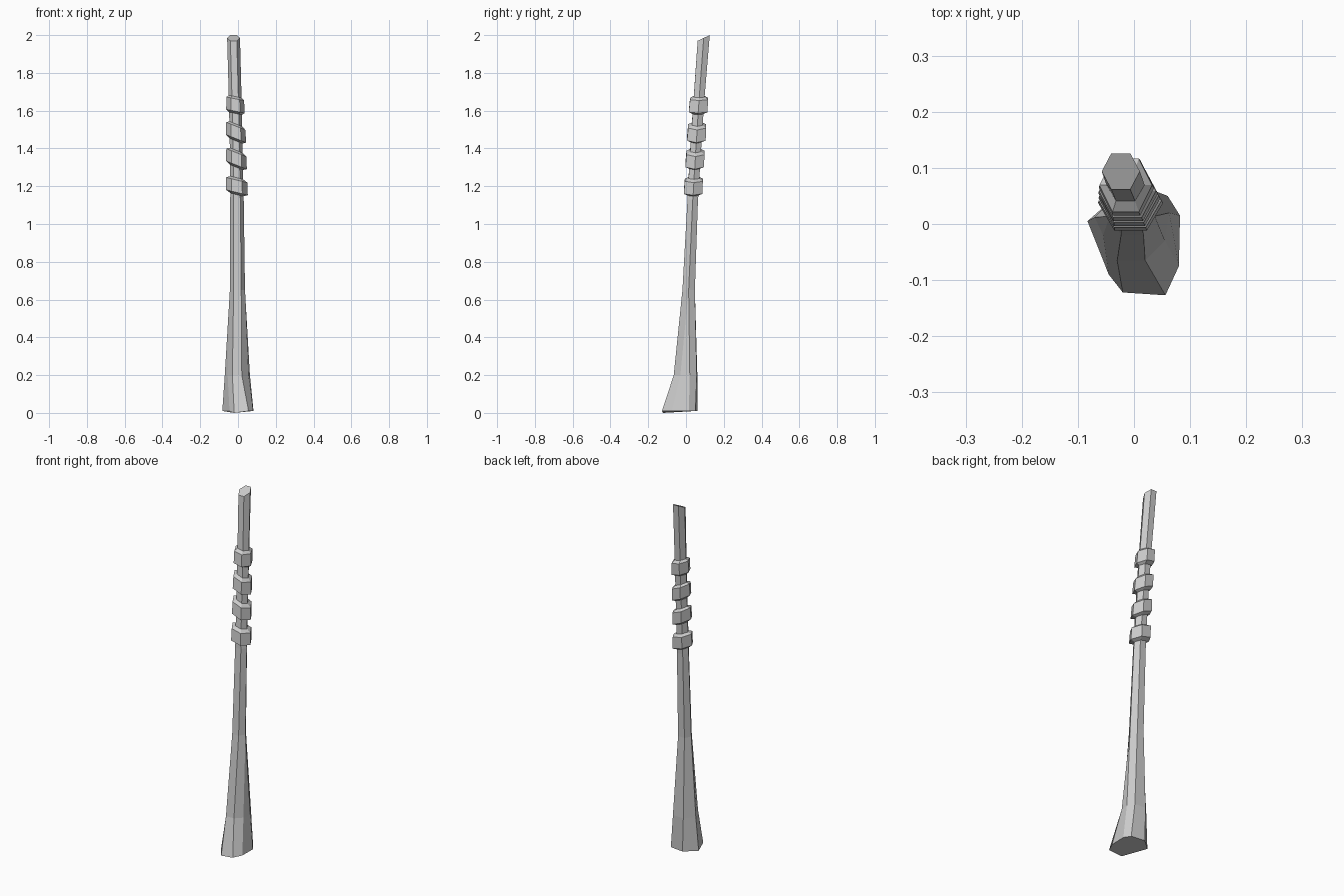
import bpy, bmesh
from math import cos, sin, radians
from mathutils import Vector

cube = bpy.data.objects.get("Cube")
if cube:
    bpy.data.objects.remove(cube)

grey = bpy.data.materials.new("plain grey")
grey.use_nodes = True
grey.diffuse_color = (0.6, 0.6, 0.6, 1)
grey.node_tree.nodes["Principled BSDF"].inputs["Base Color"].default_value = (0.6, 0.6, 0.6, 1)


def axis(z):
    """Centre of the leaning upper shaft at a given height."""
    t = (z - 0.65) / 1.35
    return Vector((-0.003 - 0.021 * t * t, 0.014 + 0.05 * t + 0.031 * t * t, z))


def hexagon(z, rx, ry, tilt_x=0.0, tilt_y=0.0):
    """Six-sided section with a flat front; both side corners are doubled to meet the foot."""
    points = []
    for angle in (240, 300, 0, 0, 60, 120, 180, 180):
        x = rx * cos(radians(angle))
        y = ry * sin(radians(angle))
        points.append(axis(z) + Vector((x, y, tilt_x * x + tilt_y * y)))
    return points


def foot(z, outline):
    return [Vector((x, y, z)) for x, y in outline]


def make_loft(name, rings):
    bm = bmesh.new()
    loops = [[bm.verts.new(p) for p in ring] for ring in rings]
    count = len(loops[0])
    for low, high in zip(loops, loops[1:]):
        for i in range(count):
            j = (i + 1) % count
            bm.faces.new((low[i], low[j], high[j], high[i]))
    bm.faces.new(loops[0][::-1])
    bm.faces.new(loops[-1])
    bmesh.ops.remove_doubles(bm, verts=bm.verts, dist=0.0005)
    bmesh.ops.recalc_face_normals(bm, faces=bm.faces)
    mesh = bpy.data.meshes.new(name)
    bm.to_mesh(mesh)
    bm.free()
    mesh.materials.append(grey)
    obj = bpy.data.objects.new(name, mesh)
    bpy.context.collection.objects.link(obj)
    return obj


# Flared foot, with its toe pushed to the front
base = foot(0.01, [(-0.02, -0.122), (0.056, -0.127), (0.08, -0.075), (0.082, 0.015),
                   (0.06, 0.05), (-0.02, 0.06), (-0.083, 0.005), (-0.045, -0.09)])
base[0].z = 0
ankle = foot(0.2, [(-0.03, -0.065), (0.02, -0.065), (0.055, -0.03), (0.063, 0.02),
                   (0.042, 0.057), (-0.025, 0.06), (-0.07, 0.012), (-0.055, -0.02)])

# Straight shaft, then four tilted collars with narrow necks between them
rings = [base, ankle, hexagon(0.65, 0.04, 0.038), hexagon(1.13, 0.036, 0.032)]
collars = [(1.2, 0.058, -0.25), (1.345, 0.055, -0.4), (1.485, 0.053, -0.4), (1.63, 0.049, -0.2)]
for z, radius, tilt in collars:
    for offset, rx, ry in ((-0.045, 0.034, 0.033), (-0.033, radius, 0.057),
                           (0.033, radius - 0.002, 0.055), (0.045, 0.034, 0.033)):
        rings.append(hexagon(z + offset, rx, ry, tilt))

# Plain tip, cut at a slant that rises to the back
rings.append(hexagon(1.985, 0.034, 0.037, 0.0, 0.47))
make_loft("staff_shaft", rings)
